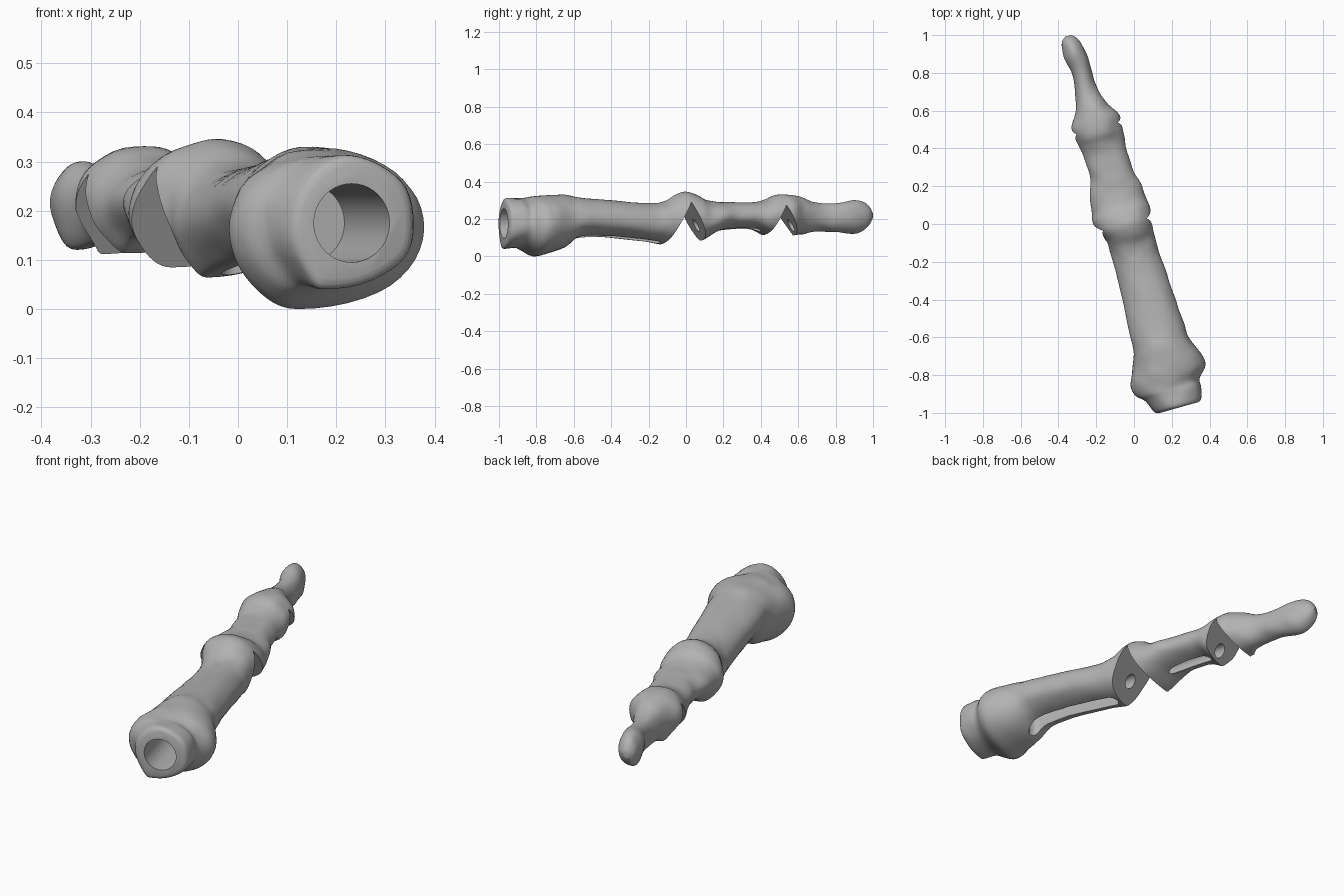
import bpy, bmesh, math
from mathutils import Vector, Matrix, noise

default_cube = bpy.data.objects.get("Cube")
if default_cube:
    bpy.data.objects.remove(default_cube)

# The long axis lies flat, turned a little towards -x
AXIS = Vector((-0.27, 0.963, 0)).normalized()
SIDE = Vector((AXIS.y, -AXIS.x, 0))
UP = Vector((0, 0, 1))
FRAME = Matrix((SIDE, AXIS, UP)).transposed().to_4x4()

SIDES = 48
STEPS = 4
UNDERSIDE_LEAN = -0.06

# Cross-sections: distance along axis, left, right, bottom, top
SECTIONS = [
    (-1.0, -.145, .075, .06, .29), (-.985, -.168, .095, .04, .31),
    (-.92, -.196, .11, .045, .312), (-.88, -.238, .115, .03, .312),
    (-.82, -.25, .162, 0, .325), (-.75, -.22, .155, .015, .33),
    (-.66, -.188, .118, .045, .328), (-.58, -.18, .112, .1, .315),
    (-.4, -.168, .102, .1, .298), (-.2, -.16, .09, .078, .284),
    (-.11, -.16, .087, .064, .295), (-.05, -.165, .09, .064, .33),
    (.01, -.195, .102, .07, .345), (.07, -.208, .104, .075, .33),
    (.12, -.198, .1, .09, .303), (.2, -.186, .09, .135, .29),
    (.29, -.158, .071, .145, .29), (.4, -.159, .07, .14, .292),
    (.46, -.168, .075, .112, .305), (.51, -.177, .079, .105, .327),
    (.58, -.18, .082, .105, .33), (.65, -.14, .04, .115, .318),
    (.74, -.117, .006, .132, .287), (.84, -.1, .003, .13, .285),
    (.94, -.118, .002, .122, .3), (1.0, -.115, -.012, .135, .292),
    (1.035, -.102, -.03, .165, .265), (1.053, -.08, -.05, .2, .235),
]


def make_material(name, value):
    material = bpy.data.materials.new(name)
    material.use_nodes = True
    colour = (value, value, value, 1)
    material.diffuse_color = colour
    shader = material.node_tree.nodes["Principled BSDF"]
    shader.inputs["Base Color"].default_value = colour
    return material


def add_object(name, bm):
    """Turn a bmesh in axis coordinates into a scene object."""
    bmesh.ops.recalc_face_normals(bm, faces=bm.faces)
    mesh = bpy.data.meshes.new(name)
    bm.transform(FRAME)
    bm.to_mesh(mesh)
    bm.free()
    obj = bpy.data.objects.new(name, mesh)
    bpy.context.collection.objects.link(obj)
    return obj


def blend(a, b, c, d, t):
    """Smooth curve between b and c."""
    slope_in, slope_out = (c - a) / 2, (d - b) / 2
    rise = c - b
    return b + t * (slope_in + t * (3 * rise - 2 * slope_in - slope_out
                    + t * (slope_in + slope_out - 2 * rise)))


def smooth_sections():
    last = len(SECTIONS) - 1
    for i in range(last):
        near = [SECTIONS[min(max(i + k, 0), last)] for k in (-1, 0, 1, 2)]
        for step in range(STEPS):
            yield [blend(*values, step / STEPS) for values in zip(*near)]
    yield SECTIONS[last]


def build_body():
    bm = bmesh.new()
    rings = []
    for along, left, right, bottom, top in smooth_sections():
        ring = []
        for k in range(SIDES):
            angle = math.tau * k / SIDES
            across, lift = math.cos(angle), math.sin(angle)
            lean = UNDERSIDE_LEAN * min(lift, 0) ** 2
            if along > .65:
                lean *= .3
            point = Vector(((left + right) / 2 + across * (right - left) / 2 + lean * (1 - abs(across)),
                            along,
                            (bottom + top) / 2 + lift * (top - bottom) / 2))
            # Slight organic unevenness, fading at the bottom
            bump = noise.noise(point * 14) * .005 * min(1, point.z * 8)
            point += Vector((across, 0, lift)) * bump
            ring.append(bm.verts.new(point))
        rings.append(ring)
    for first, second in zip(rings, rings[1:]):
        for k in range(SIDES):
            n = (k + 1) % SIDES
            bm.faces.new((first[k], first[n], second[n], second[k]))
    bm.faces.new(rings[0])
    bm.faces.new(rings[-1])
    return add_object("finger_body", bm)


def prism_cutter(name, profile, left, right):
    """Extrude an (along, height) outline across the body."""
    bm = bmesh.new()
    face = bm.faces.new([bm.verts.new((left, a, z)) for a, z in profile])
    extruded = bmesh.ops.extrude_face_region(bm, geom=[face])["geom"]
    moved = [v for v in extruded if isinstance(v, bmesh.types.BMVert)]
    bmesh.ops.translate(bm, verts=moved, vec=(right - left, 0, 0))
    return add_object(name, bm)


def bore_cutter(name, across, height, radius, start, end):
    bm = bmesh.new()
    place = Matrix.Translation((across, (start + end) / 2, height)) @ Matrix.Rotation(math.pi / 2, 4, "X")
    bmesh.ops.create_cone(bm, cap_ends=True, segments=40, radius1=radius,
                          radius2=radius, depth=end - start, matrix=place)
    return add_object(name, bm)


def slot_cutter(name, across, half_width, start, end, top):
    """Upright slot with rounded ends, open at the bottom."""
    bm = bmesh.new()
    outline = []
    for centre, turn in ((end - half_width, 0), (start + half_width, math.pi)):
        for k in range(9):
            angle = turn + math.pi * k / 8
            outline.append((across + half_width * math.cos(angle),
                            centre + half_width * math.sin(angle)))
    face = bm.faces.new([bm.verts.new((x, y, -.1)) for x, y in outline])
    extruded = bmesh.ops.extrude_face_region(bm, geom=[face])["geom"]
    moved = [v for v in extruded if isinstance(v, bmesh.types.BMVert)]
    bmesh.ops.translate(bm, verts=moved, vec=(0, 0, top + .1))
    return add_object(name, bm)


body = build_body()
body.data.materials.append(make_material("plain_grey", .45))

# Socket, tendon channel, underside slot and the two knuckle notches
cutters = [
    bore_cutter("socket_cutter", -.04, .175, .08, -1.1, -.66),
    bore_cutter("channel_cutter", -.055, .165, .033, -.2, .7),
    slot_cutter("slot_cutter", -.045, .035, -.66, -.13, .165),
    prism_cutter("knuckle_notch_cutter", [(.01, .29), (-.155, -.005), (.155, -.005)], -.5, .5),
    prism_cutter("fingertip_notch_cutter", [(.54, .275), (.41, .03), (.67, .03)], -.5, .5),
]
for cutter in cutters:
    cutter.hide_render = True
    modifier = body.modifiers.new(cutter.name, "BOOLEAN")
    modifier.operation = "DIFFERENCE"
    modifier.solver = "EXACT"
    modifier.object = cutter

# Bake the cuts and drop the cutters
bpy.context.view_layer.update()
graph = bpy.context.evaluated_depsgraph_get()
result = bpy.data.meshes.new_from_object(body.evaluated_get(graph))
body.modifiers.clear()
body.data = result
for cutter in cutters:
    bpy.data.objects.remove(cutter)

# Smooth skin with crisp cut edges
bpy.ops.object.select_all(action="DESELECT")
body.select_set(True)
bpy.context.view_layer.objects.active = body
bpy.ops.object.shade_smooth_by_angle(angle=math.radians(35))
